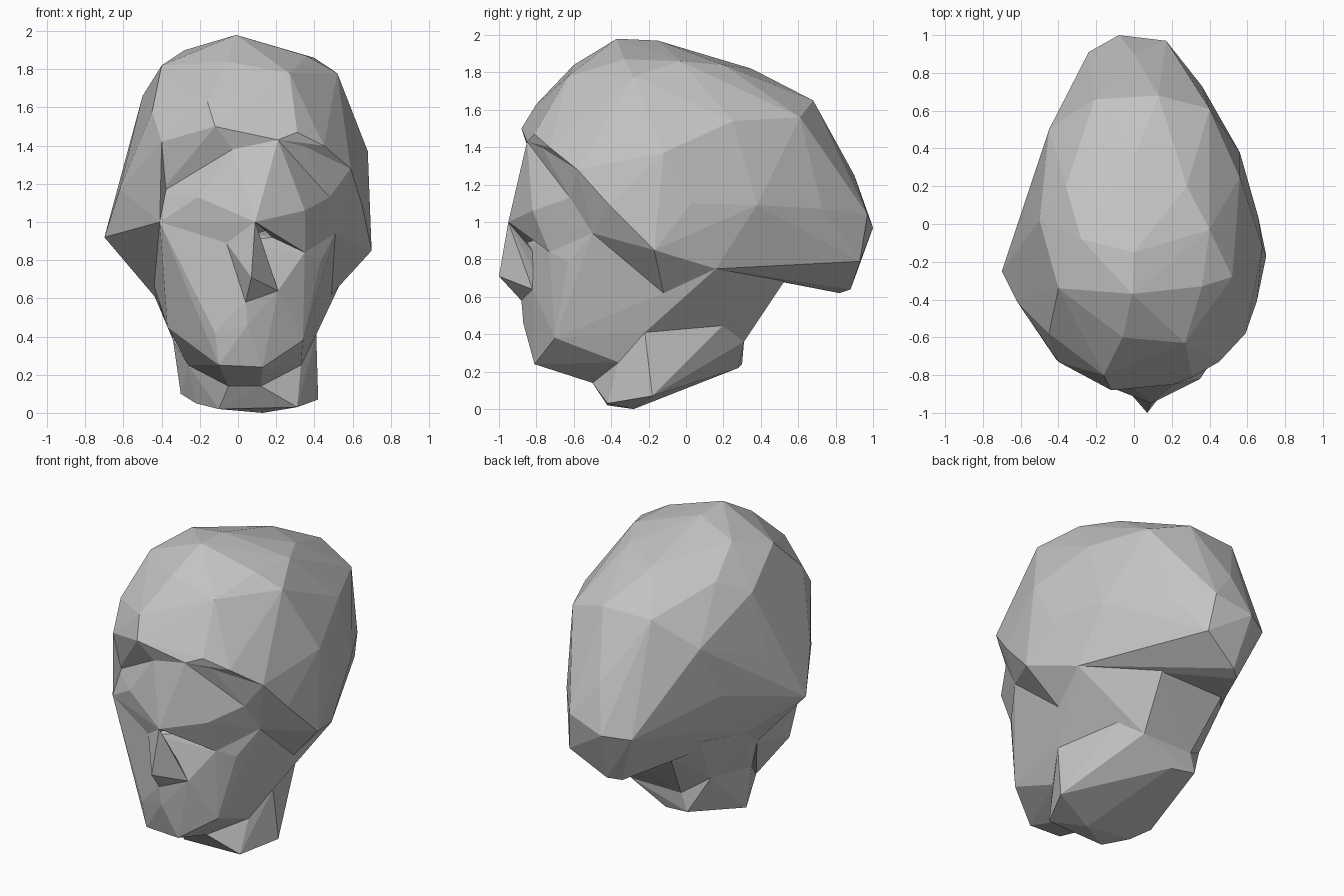
import bpy
import bmesh

default_cube = bpy.data.objects.get("Cube")
if default_cube:
    bpy.data.objects.remove(default_cube, do_unlink=True)

# One plain stone grey
stone = bpy.data.materials.new("stone_grey")
stone.use_nodes = True
grey = (.55, .55, .55, 1)
stone.diffuse_color = grey
stone.node_tree.nodes["Principled BSDF"].inputs["Base Color"].default_value = grey


def faceted_block(name, *corner_groups):
    """Wrap a faceted convex block around its corners."""
    bm = bmesh.new()
    for group in corner_groups:
        for corner in group:
            bm.verts.new(corner)
    result = bmesh.ops.convex_hull(bm, input=bm.verts)
    loose = {item for key in ("geom_interior", "geom_unused")
             for item in result[key] if isinstance(item, bmesh.types.BMVert)}
    bmesh.ops.delete(bm, geom=list(loose), context='VERTS')
    bmesh.ops.recalc_face_normals(bm, faces=bm.faces)
    mesh = bpy.data.meshes.new(name)
    bm.to_mesh(mesh)
    bm.free()
    mesh.materials.append(stone)
    block = bpy.data.objects.new(name, mesh)
    bpy.context.collection.objects.link(block)
    return block


# Corners shared by neighbouring parts
left_jaw_hinge, right_jaw_hinge = (.49, -.12, .62), (-.42, -.14, .59)
left_jaw_top, right_jaw_top = (.41, -.22, .41), (-.34, -.2, .38)
left_mouth_corner, right_mouth_corner = (.33, -.36, .25), (-.26, -.36, .25)
left_chin, right_chin = (.12, -.5, .14), (-.05, -.5, .14)
left_nape, right_nape = (.29, .21, .46), (-.33, .21, .46)
left_neck_base, right_neck_base = (.18, .31, .36), (-.18, .31, .36)
left_neck_top, right_neck_top = (.22, .53, .69), (-.25, .52, .69)
left_skull_base, right_skull_base = (.57, .16, .75), (-.5, .1, .76)
left_cheekbone, right_cheekbone = (.7, -.17, .85), (-.7, -.25, .92)
left_skull_rim, right_skull_rim = (.65, -.41, 1.09), (-.62, -.41, 1.17)
left_temple, right_temple = (.48, -.62, 1.13), (-.41, -.66, 1.15)
left_brow, left_eye_outer = (.35, -.82, 1.06), (.51, -.5, .94)
left_eye_inner, left_eye_lower = (.18, -.76, .92), (.35, -.73, .84)
nose_bridge, right_eye_inner = (.09, -.95, 1), (-.06, -.85, .89)
nostril_left, nostril_right = (.21, -.82, .64), (.04, -.88, .58)
right_cheek = (-.41, -.72, 1)
forehead_left, forehead_mid = (.21, -.85, 1.43), (-.03, -.84, 1.38)
forehead_bump, forehead_right = (-.12, -.88, 1.5), (-.4, -.73, 1.42)
forehead_corner, skull_rim_corner = (-.45, -.58, 1.58), (.59, -.58, 1.28)
forehead_notch = (.31, -.81, 1.47)

# Cranium: crown, forehead, both sides and the back of the head
crown = [
    (-.01, -.37, 1.98), (0, -.15, 1.97), (.36, -.33, 1.87), (.52, -.28, 1.78),
    (.4, -.03, 1.86), (.28, .2, 1.84), (-.28, -.08, 1.9), (-.4, -.34, 1.82),
    (0, .35, 1.82), (-.36, .2, 1.76), (-.5, .02, 1.66),
]
forehead = [
    (-.06, -.6, 1.84), (.27, -.63, 1.78), (-.16, -.8, 1.63), (.45, -.73, 1.4),
    forehead_bump, forehead_notch, forehead_right, forehead_corner,
    forehead_left,
]
sides = [
    (.68, -.12, 1.37), (.66, .03, 1.1), (.56, .25, 1.54), (.56, .38, 1.09),
    (-.59, 0, 1.25), (-.5, .35, 1.1), (-.45, .5, 1.45),
    left_cheekbone, right_cheekbone, left_skull_rim, right_skull_rim,
    skull_rim_corner, left_skull_base, right_skull_base,
]
back_of_head = [
    (.13, .68, 1.65), (-.21, .66, 1.64), (.4, .61, 1.56), (0, .9, 1.25),
    (-.08, 1, .97), (.17, .97, 1.04), (.2, .93, .79), (-.24, .91, .95),
    (.36, .73, 1.07), (.36, .61, .8), (-.38, .52, .88),
    (-.04, .88, .64), (-.11, .82, .62), left_neck_top, right_neck_top,
]
faceted_block("cranium", crown, forehead, sides, back_of_head)

# Brow set back under the edge of the cranium
faceted_block("brow", [
    forehead_left, forehead_mid, left_temple, right_temple, left_brow,
    (-.21, -.83, 1.13), nose_bridge, right_cheek, right_eye_inner,
    (.45, -.5, 1.05), (-.4, -.4, 1.1),
])

# Sloping ledge between the brow and the forehead
faceted_block("brow_ledge", [
    forehead_bump, forehead_right, forehead_mid, right_temple, forehead_left,
    (0, -.5, 1.4),
])

# Temples joining the brow, cranium and cheeks
faceted_block("left_temple", [
    left_temple, skull_rim_corner, left_skull_rim, left_cheekbone,
    left_eye_outer, left_jaw_hinge, left_skull_base,
    (.2, -.4, 1.1), (.2, 0, .8),
])
faceted_block("left_brow_ledge", [
    forehead_left, forehead_notch, skull_rim_corner, left_temple,
    (.3, -.4, 1.2),
])
faceted_block("right_temple", [
    right_temple, right_cheek, forehead_right, forehead_corner,
    right_skull_rim, right_cheekbone, right_jaw_hinge, right_skull_base,
    (-.2, -.4, 1.1), (-.2, 0, .8),
])

# Outer rim and roof closing the left eye socket
faceted_block("left_eye_rim", [
    left_brow, left_temple, left_eye_outer, left_eye_lower, left_eye_inner,
    nose_bridge, (.2, -.5, 1),
])

# Cheeks, upper jaw and the slanting roof of the mouth
faceted_block("face", [
    right_cheek, right_eye_inner, left_eye_inner, left_eye_lower,
    left_eye_outer, left_jaw_hinge, right_jaw_hinge, (-.46, -.12, .73),
    nostril_left, nostril_right, (.05, -.87, .46), (-.12, -.83, .42),
    (-.1, -.81, .25), (.13, -.81, .24), (.34, -.7, .38), (.43, -.63, .79),
    (-.37, -.55, .45), left_mouth_corner, right_mouth_corner,
    left_jaw_top, left_chin, right_chin,
])

# Wedge nose
faceted_block("nose", [
    nose_bridge, (.07, -1, .71), nostril_left, nostril_right,
    right_eye_inner, (.14, -.8, .72), (.04, -.7, .7),
])

# Receding lower jaw
faceted_block("lower_jaw", [
    (.31, -.42, .03), (.42, -.18, .07), (.13, -.28, 0), (-.1, -.42, .02),
    (-.22, -.3, .05), (-.3, -.2, .1), (-.05, .28, .22), (-.22, .3, .24),
    left_chin, right_chin, left_jaw_top, right_jaw_top,
    left_mouth_corner, right_mouth_corner, left_nape, right_nape,
    left_neck_base, right_neck_base,
])

# Neck slanting up to the base of the skull
faceted_block("neck", [
    left_nape, right_nape, left_neck_base, right_neck_base,
    left_skull_base, right_skull_base, left_jaw_hinge, right_jaw_hinge,
    left_jaw_top, right_jaw_top, left_neck_top, right_neck_top,
    (-.38, .4, .78), (.5, -.15, 1), (-.5, -.2, 1),
])
